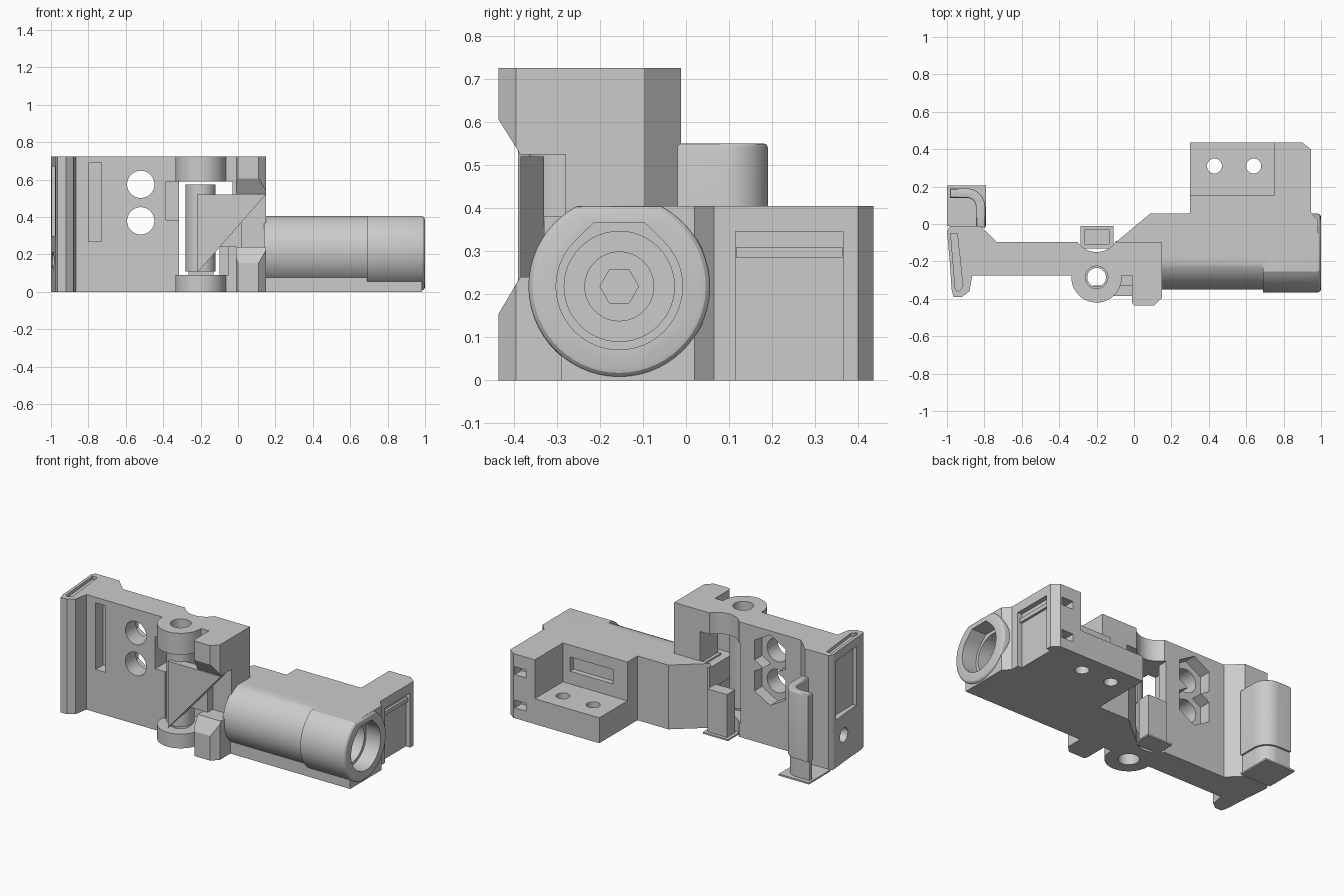
import bpy, bmesh, math
from mathutils import Vector

cube = bpy.data.objects.get("Cube")
if cube:
    bpy.data.objects.remove(cube, do_unlink=True)

grey = bpy.data.materials.new("plain grey")
grey.use_nodes = True
colour = (0.6, 0.6, 0.6, 1)
grey.diffuse_color = colour
grey.node_tree.nodes["Principled BSDF"].inputs["Base Color"].default_value = colour


def place(axis, a, b, c):
    """Map profile coordinates (a, b) and depth c along the given axis."""
    return {"x": (c, a, b), "y": (a, c, b), "z": (a, b, c)}[axis]


def prism(name, pts, lo, hi, axis="z", bevel=0):
    bm = bmesh.new()
    face = bm.faces.new([bm.verts.new(place(axis, a, b, lo)) for a, b in pts])
    out = bmesh.ops.extrude_face_region(bm, geom=[face])
    verts = [v for v in out["geom"] if isinstance(v, bmesh.types.BMVert)]
    bmesh.ops.translate(bm, verts=verts, vec=Vector(place(axis, 0, 0, hi - lo)))
    if bevel:
        ends = [e for e in bm.edges if all(v in verts for v in e.verts)]
        bmesh.ops.bevel(bm, geom=ends, offset=bevel, segments=3, affect="EDGES", profile=0.5)
    bmesh.ops.recalc_face_normals(bm, faces=bm.faces)
    mesh = bpy.data.meshes.new(name)
    bm.to_mesh(mesh)
    bm.free()
    mesh.materials.append(grey)
    ob = bpy.data.objects.new(name, mesh)
    bpy.context.collection.objects.link(ob)
    return ob


def box(name, x0, x1, y0, y1, z0, z1):
    return prism(name, [(x0, y0), (x1, y0), (x1, y1), (x0, y1)], z0, z1)


def arc(a, b, r, start, end, n):
    """Points of a circular arc between two angles in degrees."""
    turns = [math.radians(start + (end - start) * i / n) for i in range(n + 1)]
    return [(a + r * math.cos(t), b + r * math.sin(t)) for t in turns]


def ring(a, b, r, n=48, turn=0):
    return arc(a, b, r, turn, turn + 360, n)[:-1]


def flat_ring(a, b, r, top):
    """Circle with its cap cut off level at the height top."""
    t = math.degrees(math.asin((top - b) / r))
    pts = arc(a, b, r, 180 - t, 360 + t, 48)
    return [(p, top) if i in (0, 48) else (p, q) for i, (p, q) in enumerate(pts)]


def combine(target, tool, operation="DIFFERENCE"):
    mod = target.modifiers.new("combine", "BOOLEAN")
    mod.operation, mod.solver, mod.object = operation, "EXACT", tool
    with bpy.context.temp_override(object=target, active_object=target):
        bpy.ops.object.modifier_apply(modifier=mod.name)
    bpy.data.objects.remove(tool, do_unlink=True)


def cut(target, *tools):
    for tool in tools:
        combine(target, tool)


def add(target, *tools):
    for tool in tools:
        combine(target, tool, "UNION")


# Upright bracket with hooked left end
H = 0.725
bracket = prism("bracket", [
    (-1, -.04), (-.985, -.012), (-.82, -.012), (-.735, -.095), (.15, -.095),
    (.15, -.275), (-.865, -.275), (-.88, -.36), (-.92, -.39), (-.965, -.39),
    (-.975, -.35), (-.985, -.2)], 0, H)

# Stepped end block with a sloped notch in its front
end_block = prism("end_block", [(-.01, -.26), (-.01, -.42), (0, -.435), (.11, -.435),
                                (.15, -.395), (.15, -.26)], 0, H)
cut(end_block, prism("notch", [(-.6, .155), (-.435, .155), (-.385, .24), (-.28, .24),
                               (-.28, .525), (-.385, .525), (-.435, .605), (-.6, .605)],
                     -.1, .3, "x"))
add(bracket, end_block)

# Pivot window, shallow round scoop behind it, bolt holes and nut pockets
cut(bracket,
    box("window_low", -.315, -.05, -.6, .1, .09, .4),
    box("window_high", -.315, -.03, -.6, .1, .39, .59),
    box("window_step", -.385, -.3, -.6, -.16, .385, .59),
    prism("scoop", ring(-.2, -.028, .122), -.1, 1))
for z in (.575, .38):
    cut(bracket, prism("bolt_hole", ring(-.52, z, .073), -.5, .1, "y"),
        prism("nut_pocket", ring(-.52, z, .125, 6, 30), -.17, .1, "y"))

# Strap slot, side panel, side hole and shallow groove in the hook
cut(bracket,
    box("strap_slot", -.8, -.73, -.4, -.2, .27, .69),
    box("side_panel", -1.1, -.955, -.3, -.07, .3, .67),
    prism("side_hole", ring(-.16, .17, .045), -1.1, -.9, "x"),
    prism("hook_groove", [(-.98, -.05), (-.945, -.05), (-.915, -.33), (-.935, -.36),
                          (-.955, -.35)], H - .02, 1))

# Pivot lugs and pin
for z0, z1 in ((0, .09), (.59, H)):
    add(bracket, prism("lug", ring(-.2, -.285, .135), z0, z1))
cut(bracket, prism("pivot_hole", ring(-.2, -.285, .06), -.1, 1))
pin = prism("pivot_pin", ring(-.2, -.285, .08), .11, .575)
cut(pin, prism("pin_hole", ring(-.2, -.285, .05), -.1, 1))

# Triangular latch lever and the arm joining it to the housing
lever = prism("latch_lever", [(-.22, .1), (-.22, .52), (.148, .52)], -.385, -.33, "y")
arm = box("lever_arm", -.1, .02, -.33, -.09, .24, .38)

# Housing: box body, base slab and barrel with collar
T = .405
CY, CZ = -.155, .218
housing = prism("housing", [
    (-.1, -.1), (.085, .055), (.3, .055), (.3, .435), (.9, .435), (.945, .4),
    (.945, .065), (.985, .02), (.985, -.17), (.15, -.17), (.15, -.1)], 0, T)
add(housing,
    box("base_slab", .15, .985, -.29, -.1, 0, .2),
    prism("barrel", flat_ring(CY, CZ, .196, T), .14, .72, "x"),
    prism("barrel_collar", flat_ring(CY, CZ, .211, T), .69, 1, "x", .02))

# Keyhole-shaped bore, stepped seat and hexagonal socket
keyhole = arc(CY, CZ, .147, 135, 405, 36) + [(CY + .06, .365), (CY - .06, .365)]
cut(housing,
    prism("bore", keyhole, .9, 1.1, "x"),
    prism("inner_bore", ring(CY, CZ, .128), .4, .95, "x"),
    prism("seat", ring(CY, CZ, .08), .3, .5, "x"),
    prism("socket", ring(CY, CZ, .045, 6), -.3, .4, "x"))

# Open shelf with screw holes, side recess and small back slots
cut(housing,
    box("shelf_space", .2, .75, .155, .6, .16, .6),
    box("wall_slot", .4, .7, .12, .2, .24, .33),
    box("side_recess", .915, 1.1, .115, .365, -.1, .345))
for x in (.43, .64):
    cut(housing, prism("screw_hole", ring(x, .31, .04), -.1, .3))
for z in (.09, .3):
    cut(housing, box("back_slot", .81, .89, .37, .6, z - .025, z + .025))
rail = box("recess_rail", .9, .93, .116, .364, .285, .31)


# Curved catch on its own support and foot
def catch(outer, inner):
    cx, cy = -.895, .09
    return ([(cx + outer, -.02)] + arc(cx, cy, outer, 0, 90, 9)
            + [(-.985, cy + outer), (-.985, cy + inner)]
            + arc(cx, cy, inner, 90, 0, 9) + [(cx + inner, -.02)])


hook = prism("curved_catch", catch(.1, .05), .13, .55, "z", .01)
support = prism("catch_support", catch(.088, .06), .005, .14)
foot = box("catch_foot", -1, -.79, -.01, .205, 0, .01)

# Support tab behind the pivot
tab = box("pivot_tab", -.265, -.13, -.11, -.03, 0, .28)
tab_foot = box("pivot_tab_foot", -.285, -.11, -.13, -.01, 0, .01)

# Smooth only the rounded surfaces
for ob in bpy.context.scene.objects:
    ob.select_set(ob.type == "MESH")
bpy.context.view_layer.objects.active = housing
bpy.ops.object.shade_smooth_by_angle(angle=math.radians(25))
